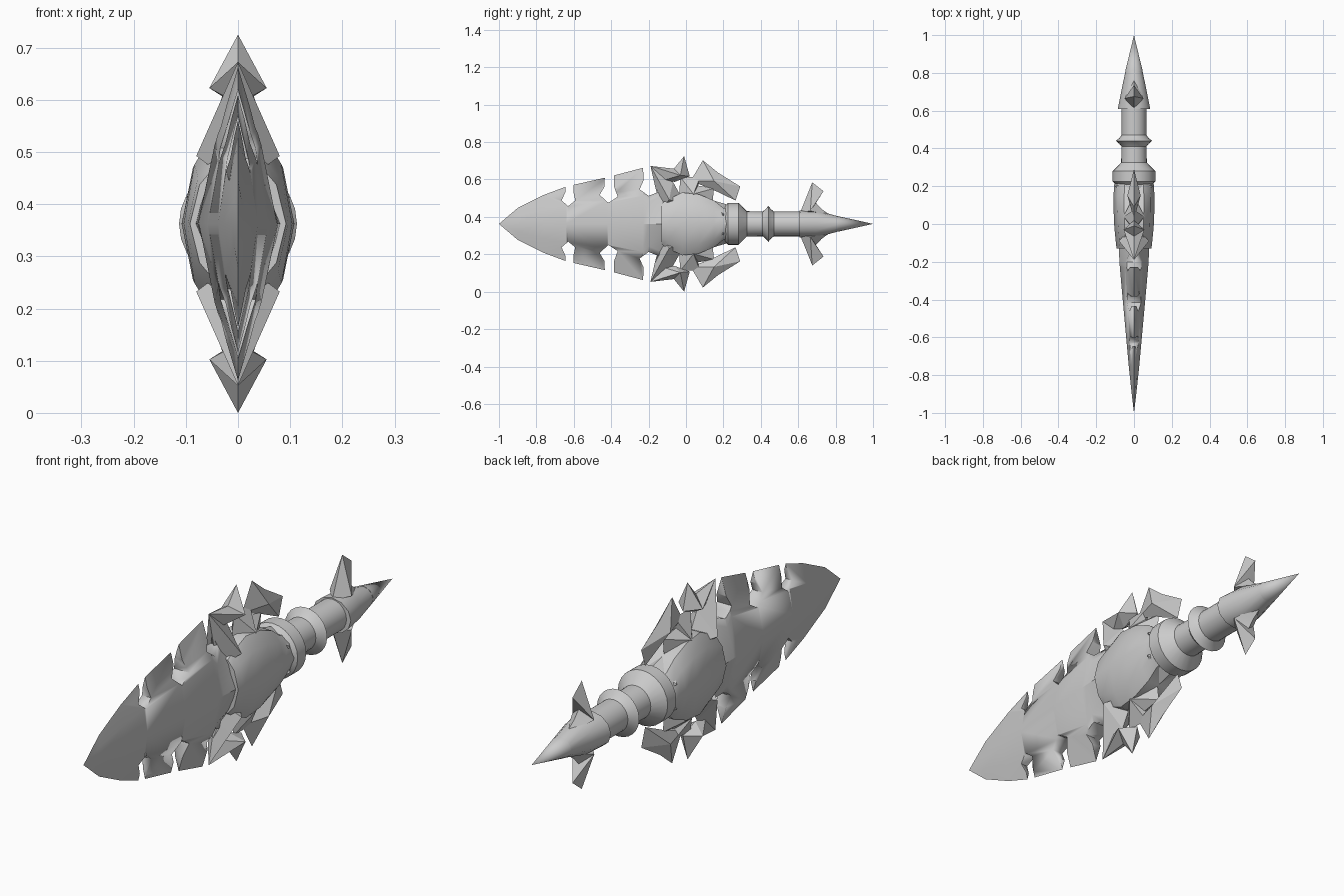
import bpy, bmesh, math

CZ = 0.3625  # height of the long axis

cube = bpy.data.objects.get("Cube")
if cube:
    bpy.data.objects.remove(cube, do_unlink=True)

steel = bpy.data.materials.new("grey steel")
steel.use_nodes = True
steel.diffuse_color = (0.6, 0.6, 0.6, 1)
steel.node_tree.nodes["Principled BSDF"].inputs["Base Color"].default_value = (0.6, 0.6, 0.6, 1)


def finish(name, bm, angle=30):
    bmesh.ops.recalc_face_normals(bm, faces=bm.faces)
    mesh = bpy.data.meshes.new(name)
    bm.to_mesh(mesh)
    bm.free()
    mesh.materials.append(steel)
    obj = bpy.data.objects.new(name, mesh)
    bpy.context.collection.objects.link(obj)
    obj.location.z = CZ
    bpy.ops.object.select_all(action="DESELECT")
    obj.select_set(True)
    bpy.context.view_layer.objects.active = obj
    bpy.ops.object.shade_smooth_by_angle(angle=math.radians(angle))
    return obj


def loft(name, stations, section, angle=30):
    """Skin a unit (x, z) section along y; stations are (y, half width, half height)."""
    bm = bmesh.new()
    rings = [[bm.verts.new((x * w, y, z * h)) for x, z in section] for y, w, h in stations]
    n = len(section)
    for a, b in zip(rings, rings[1:]):
        for i in range(n):
            j = (i + 1) % n
            bm.faces.new((a[i], a[j], b[j], b[i]))
    bm.faces.new(rings[0])
    bm.faces.new(rings[-1])
    bmesh.ops.remove_doubles(bm, verts=bm.verts, dist=0.0005)
    return finish(name, bm, angle)


def gems(name, outline, apex, half):
    """Faceted plate: sharp (y, z) outline rising to an apex each side, above and below."""
    for side, s in (("upper", 1), ("lower", -1)):
        bm = bmesh.new()
        rim = [bm.verts.new((0, y, s * z)) for y, z in outline]
        for x in (half, -half):
            tip = bm.verts.new((x, apex[0], s * apex[1]))
            for a, b in zip(rim, rim[1:] + rim[:1]):
                bm.faces.new((a, b, tip))
        finish(side + "_" + name, bm, 20)


def circle(n):
    return [(math.cos(2 * math.pi * i / n), math.sin(2 * math.pi * i / n)) for i in range(n)]


def four_way(quarter):
    """Mirror a quarter section, listed from the x axis upward, into a full loop."""
    half = quarter + [(-x, z) for x, z in reversed(quarter) if x > 0]
    return half + [(x, -z) for x, z in reversed(half) if z > 0]


# Blade with a ridged, slightly convex section
blade = loft("blade", [(-1, 0.0002, 0.0002), (-0.9, 0.012, 0.085), (-0.76, 0.027, 0.155),
                       (-0.64, 0.038, 0.2), (-0.42, 0.058, 0.25), (-0.23, 0.075, 0.3),
                       (-0.2, 0.077, 0.24), (-0.1, 0.082, 0.16), (0, 0.082, 0.13)],
             four_way([(1, 0), (0.6, 0.5), (0, 1)]), 25)

# Barbed notches along both edges
notches = [
    [(-0.648, 0.4), (-0.645, 0.17), (-0.665, 0.125), (-0.63, 0.095), (-0.592, 0.125), (-0.602, 0.17), (-0.6, 0.4)],
    [(-0.432, 0.4), (-0.435, 0.2), (-0.462, 0.155), (-0.415, 0.113), (-0.365, 0.145), (-0.385, 0.2), (-0.382, 0.4)],
    [(-0.23, 0.4), (-0.228, 0.23), (-0.248, 0.185), (-0.2, 0.15), (-0.15, 0.17), (-0.17, 0.22), (-0.17, 0.4)],
]
bm = bmesh.new()
for outline in notches:
    for s in (1, -1):
        face = bm.faces.new([bm.verts.new((-0.2, y, s * z)) for y, z in outline])
        grown = bmesh.ops.extrude_face_region(bm, geom=[face])["geom"]
        bmesh.ops.translate(bm, vec=(0.4, 0, 0),
                            verts=[v for v in grown if isinstance(v, bmesh.types.BMVert)])
cutter = finish("notch_cutter", bm)
cutter.hide_render = True
cutter.hide_set(True)
cutter.display_type = "WIRE"
cut = blade.modifiers.new("notches", "BOOLEAN")
cut.operation = "DIFFERENCE"
cut.solver = "EXACT"
cut.object = cutter

# Shield-shaped guard body
loft("guard_body", [(-0.13, 0.092, 0.11), (-0.1, 0.096, 0.13), (-0.02, 0.104, 0.168), (0.07, 0.108, 0.158),
                    (0.15, 0.108, 0.125), (0.2, 0.106, 0.085), (0.24, 0.1, 0.08)],
     four_way([(1, 0), (0.8, 0.68), (0.48, 1)]), 35)

# Guard claws, stars, brackets and swept wings
gems("guard_claw", [(-0.19, 0.31), (-0.07, 0.225), (0, 0.1), (-0.13, 0.07), (-0.165, 0.2)],
     (-0.09, 0.13), 0.08)
gems("guard_star", [(-0.19, 0.31), (-0.065, 0.295), (-0.01, 0.3625), (0.02, 0.255), (-0.06, 0.225), (-0.13, 0.23)],
     (-0.03, 0.26), 0.055)
gems("guard_bracket", [(-0.03, 0.25), (0.075, 0.25), (0.065, 0.205), (0.15, 0.19), (0.14, 0.1), (-0.04, 0.12)],
     (0.04, 0.16), 0.055)
gems("guard_wing", [(0.025, 0.23), (0.09, 0.34), (0.17, 0.275), (0.29, 0.2), (0.265, 0.125), (0.14, 0.185)],
     (0.15, 0.23), 0.035)
gems("collar_spur", [(0.13, 0.13), (0.215, 0.105), (0.24, 0), (0.16, 0)], (0.2, 0.05), 0.1)

# Collar, grip and grip ring
profile = [(0.2, 0.085), (0.225, 0.113), (0.28, 0.113), (0.325, 0.068), (0.41, 0.066), (0.425, 0.078),
           (0.44, 0.096), (0.455, 0.078), (0.47, 0.066), (0.62, 0.066)]
loft("grip", [(y, r, r) for y, r in profile], circle(24))

# Pommel with a spike and two barbed fins
loft("pommel", [(0.608, 0.086, 0.072), (0.7, 0.068, 0.072), (0.815, 0.044, 0.04)], circle(12), 35)
loft("pommel_spike", [(0.81, 0.046, 0.042), (1, 0.0002, 0.0002)], circle(16), 40)
gems("pommel_fin", [(0.61, 0.06), (0.675, 0.222), (0.735, 0.175), (0.695, 0.112), (0.725, 0.08), (0.78, 0.04)],
     (0.665, 0.07), 0.05)
